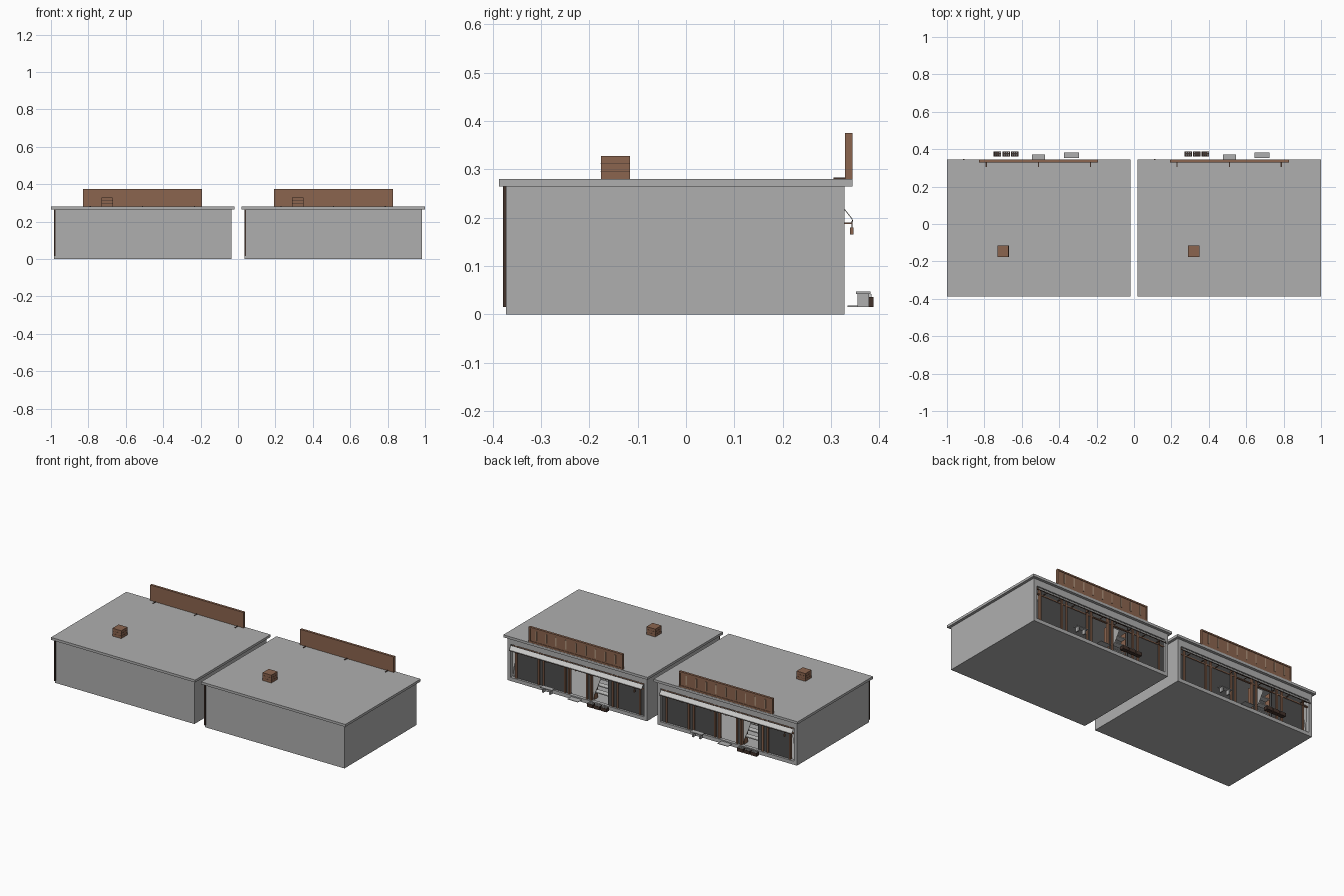
import bpy, bmesh
from mathutils import Matrix, Vector

if "Cube" in bpy.data.objects:
    bpy.data.objects.remove(bpy.data.objects["Cube"])


def material(name, r, g, b):
    m = bpy.data.materials.new(name)
    m.diffuse_color = (r, g, b, 1)
    m.use_nodes = True
    m.node_tree.nodes["Principled BSDF"].inputs["Base Color"].default_value = m.diffuse_color
    return m


GREY = material("concrete grey", 0.43, 0.43, 0.43)
LIGHT = material("pale cloth", 0.60, 0.60, 0.59)
BROWN = material("wood brown", 0.26, 0.13, 0.078)
DARK = material("dark brown", 0.055, 0.032, 0.024)
TAN = material("tan strip", 0.42, 0.28, 0.19)
GLASS = material("dark glass", 0.075, 0.075, 0.075)


def finish(bm, name, mat):
    bmesh.ops.recalc_face_normals(bm, faces=bm.faces)
    me = bpy.data.meshes.new(name)
    bm.to_mesh(me)
    bm.free()
    me.materials.append(mat)
    ob = bpy.data.objects.new(name, me)
    bpy.context.collection.objects.link(ob)
    return ob


def boxes(name, mat, cx, items):
    """One object from boxes given as (x0, x1, y0, y1, z0, z1), moved by cx."""
    bm = bmesh.new()
    for x0, x1, y0, y1, z0, z1 in items:
        mid = Vector(((x0 + x1) / 2 + cx, (y0 + y1) / 2, (z0 + z1) / 2))
        size = Matrix.Diagonal((x1 - x0, y1 - y0, z1 - z0, 1))
        bmesh.ops.create_cube(bm, size=1, matrix=Matrix.Translation(mid) @ size)
    return finish(bm, name, mat)


def extrude(name, mat, profile, axis, a, b, cx):
    """Sweep a flat profile along x (points are y, z) or y (points are x, z)."""
    bm = bmesh.new()
    put = (lambda p, t: (t + cx, p[0], p[1])) if axis == 'x' else (lambda p, t: (p[0] + cx, t, p[1]))
    f = bm.faces.new([bm.verts.new(put(p, a)) for p in profile])
    r = bmesh.ops.extrude_face_region(bm, geom=[f])
    d = (b - a, 0, 0) if axis == 'x' else (0, b - a, 0)
    bmesh.ops.translate(bm, vec=d, verts=[v for v in r['geom'] if isinstance(v, bmesh.types.BMVert)])
    return finish(bm, name, mat)


def shop(cx, open_end):
    # Hollow shell with a wide shop front opening
    boxes("walls", GREY, cx, [
        (-.474, -.454, -.372, .328, 0, .265), (.454, .474, -.372, .328, 0, .265),
        (-.455, .455, -.372, -.352, 0, .265), (-.455, .455, .306, .328, .225, .265),
        (-.455, .455, .306, .328, 0, .022), (-.455, .455, -.353, .307, 0, .015)])
    boxes("roof_slab", GREY, cx, [(-.49, .49, -.387, .345, .265, .28)])
    boxes("drain_pipe", DARK, cx, [(-.475, -.467, -.379, -.372, .015, .265)])

    # Roof vent with thin bands
    boxes("roof_vent", BROWN, cx, [(-.22, -.16, -.176, -.116, .28, .328)])
    boxes("vent_bands", DARK, cx, [(-.2205, -.1595, -.1765, -.1155, z, z + .001) for z in (.295, .311)])

    # Long sign board with strips, frame and roof braces
    boxes("sign_board", BROWN, cx, [(-.318, .318, .329, .341, .28, .375)])
    boxes("sign_frame", BROWN, cx, [
        (-.318, .318, .34, .344, .28, .29), (-.318, .318, .34, .344, .366, .375),
        (-.318, -.309, .34, .344, .289, .367), (.309, .318, .34, .344, .289, .367)])
    boxes("sign_strips", TAN, cx, [(-.272 + i * .067, -.264 + i * .067, .3405, .3435, .302, .358)
                                   for i in range(9)])
    boxes("sign_braces", DARK, cx, [(x - .003, x + .003, .305, .33, .28, .283) for x in (-.28, 0, .277)])

    # Shop front posts and rails
    posts = [s * x for x in (.06, .088, .235, .268, .42) for s in (-1, 1)]
    boxes("front_posts", BROWN, cx, [(x - .0055, x + .0055, .306, .322, .02, .226) for x in posts])
    boxes("front_rails", BROWN, cx, [(-.455, .455, .309, .319, .215, .225),
                                     (-.455, .455, .309, .319, .182, .188)])

    # Dark glazing, with the doorway and display bays left open
    panes = [(.06, .235), (.235, .42), (-.268, -.20), (-.42, -.268), (-.088, -.06)]
    panes.append((-.455, -.42) if open_end > 0 else (.42, .455))
    boxes("window_glass", GLASS, cx, [(a, b, .311, .315, .02, .22) for a, b in panes])

    # Display shelves inside the open bay
    boxes("display_shelves", LIGHT, cx, [(-.205, -.09, .255, .29, z, z + .006) for z in (.06, .105, .15)])
    boxes("shelf_sides", BROWN, cx, [(x, x + .005, .255, .29, .015, .19) for x in (-.21, -.09)])

    # Gathered curtains
    e = open_end
    extrude("end_curtain", LIGHT, [(.455 * e, .2), (.42 * e, .2), (.438 * e, .11), (.452 * e, .022)],
            'y', .302, .306, cx)
    extrude("bay_curtain", LIGHT, [(-.09, .18), (-.15, .18), (-.125, .11), (-.095, .04)],
            'y', .302, .306, cx)

    # Sloping awning, its rail and arms
    extrude("awning", LIGHT, [(.328, .219), (.345, .197), (.345, .194), (.328, .216)], 'x', -.45, .45, cx)
    boxes("awning_rail", DARK, cx, [(-.45, .45, .343, .346, .192, .195)])
    boxes("awning_arms", BROWN, cx, [(-.4 + i * .1 - .002, -.4 + i * .1 + .002, .32, .345, .187, .19)
                                     for i in range(9)])

    # Hanging lantern
    boxes("lantern", BROWN, cx, [(-.404, -.396, .339, .347, .165, .18)])
    boxes("lantern_cord", DARK, cx, [(-.401, -.399, .342, .344, .18, .193)])

    # Door step
    boxes("door_step", GREY, cx, [(-.035, .035, .334, .372, .015, .018)])

    # Bench
    boxes("bench_seat", GREY, cx, [(.135, .215, .352, .382, .042, .047)])
    boxes("bench_legs", GREY, cx, [(x, x + .008, .355, .379, .015, .043) for x in (.147, .195)])

    # Row of three open crates with bottles
    for i in range(3):
        x, y0, y1 = -.24 + i * .046, .362, .388
        boxes("crate", DARK, cx, [
            (x, x + .04, y0, y1, .015, .019), (x, x + .04, y0, y0 + .003, .015, .036),
            (x, x + .04, y1 - .003, y1, .015, .036), (x, x + .003, y0, y1, .015, .036),
            (x + .037, x + .04, y0, y1, .015, .036)])
        boxes("bottles", LIGHT, cx, [(x + .006 + k * .011, x + .013 + k * .011, y, y + .007, .019, .042)
                                     for k in range(3) for y in (.366, .377)])


shop(-.51, -1)
shop(.51, 1)
